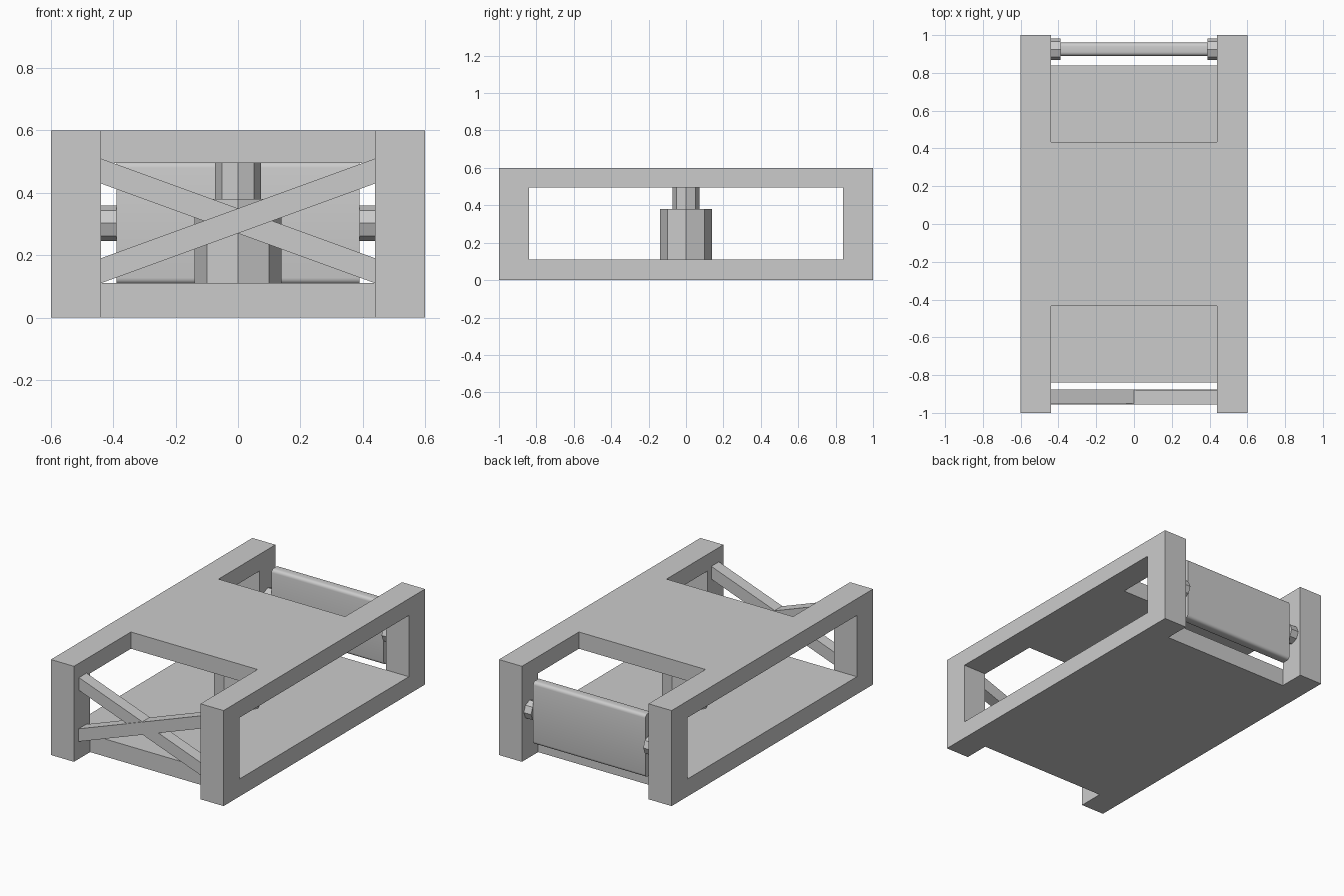
import bpy, math
from mathutils import Vector, Matrix

cube = bpy.data.objects.get("Cube")
if cube:
    bpy.data.objects.remove(cube, do_unlink=True)

grey = bpy.data.materials.new("plain_grey")
grey.use_nodes = True
colour = (0.6, 0.6, 0.6, 1)
grey.diffuse_color = colour
grey.node_tree.nodes["Principled BSDF"].inputs["Base Color"].default_value = colour


def add_mesh(name, verts, faces):
    mesh = bpy.data.meshes.new(name)
    mesh.from_pydata(verts, [], faces)
    mesh.materials.append(grey)
    obj = bpy.data.objects.new(name, mesh)
    bpy.context.collection.objects.link(obj)
    return obj


def extrude(name, ring, offset):
    """Closed prism from a flat ring swept along offset."""
    n = len(ring)
    ring = [Vector(p) for p in ring]
    verts = ring + [p + Vector(offset) for p in ring]
    faces = [tuple(reversed(range(n))), tuple(range(n, 2 * n))]
    faces += [(i, (i + 1) % n, n + (i + 1) % n, n + i) for i in range(n)]
    return add_mesh(name, verts, faces)


def box(name, lo, hi):
    (x0, y0, z0), (x1, y1, z1) = lo, hi
    ring = [(x0, y0, z0), (x1, y0, z0), (x1, y1, z0), (x0, y1, z0)]
    return extrude(name, ring, (0, 0, z1 - z0))


def octagon(name, radius, length, matrix):
    ring = [(radius * math.cos(k * math.pi / 4), radius * math.sin(k * math.pi / 4), 0)
            for k in range(8)]
    obj = extrude(name, ring, (0, 0, length))
    obj.data.transform(matrix)
    return obj


def apply_modifier(obj, mod):
    bpy.context.view_layer.objects.active = obj
    bpy.ops.object.modifier_apply(modifier=mod.name)


def cut(obj, lo, hi):
    cutter = box("cutter", lo, hi)
    cutter.hide_render = True
    mod = obj.modifiers.new("cut", 'BOOLEAN')
    mod.operation = 'DIFFERENCE'
    mod.solver = 'EXACT'
    mod.object = cutter
    apply_modifier(obj, mod)
    bpy.data.objects.remove(cutter, do_unlink=True)


INNER, FLOOR, DECK, END = 0.44, 0.11, 0.495, 0.84

# Frame: one block with a long side window and notched ends
frame = box("frame", (-0.6, -1, 0), (0.6, 1, 0.6))
cut(frame, (-1, -END, FLOOR), (1, END, DECK))
for s in (-1, 1):
    y_end = sorted((s * END, s * 1.2))
    cut(frame, (-INNER, y_end[0], -0.2), (INNER, y_end[1], 0.8))
    y_deck = sorted((s * 0.435, s * 1.1))
    cut(frame, (-INNER, y_deck[0], 0.3), (INNER, y_deck[1], 0.8))

# Central stepped column
octagon("column_base", 0.14, 0.27, Matrix.Translation((0, 0, FLOOR)))
octagon("column_top", 0.073, 0.115, Matrix.Translation((0, 0, 0.38)))

# Crossed front braces with upright cut ends
for name, s, y in (("front_brace", 1, -0.955), ("rear_brace", -1, -0.95)):
    ring = [(-s * INNER, y, 0.11), (s * INNER, y, 0.43),
            (s * INNER, y, 0.51), (-s * INNER, y, 0.19)]
    if s < 0:
        ring.reverse()
    extrude(name, ring, (0, 0.075, 0)).data.flip_normals()

# Back panel with softly rounded long edges
panel = box("back_panel", (-0.39, 0.89, 0.107), (0.39, 0.96, 0.5))
weights = panel.data.attributes.new("bevel_weight_edge", 'FLOAT', 'EDGE')
for e in panel.data.edges:
    a, b = (panel.data.vertices[i].co for i in e.vertices)
    weights.data[e.index].value = 1.0 if abs(a.x - b.x) > 0.1 else 0.0
bevel = panel.modifiers.new("round", 'BEVEL')
bevel.limit_method = 'WEIGHT'
bevel.width = 0.02
bevel.segments = 4
apply_modifier(panel, bevel)
bpy.ops.object.select_all(action='DESELECT')
panel.select_set(True)
bpy.ops.object.shade_smooth_by_angle(angle=math.radians(35))

# Pivot pins between the panel and the posts
for name, x in (("left_pin", 0.39), ("right_pin", -INNER)):
    turn = Matrix.Rotation(math.pi / 2, 4, 'Y')
    octagon(name, 0.057, 0.05, Matrix.Translation((x, 0.925, 0.3025)) @ turn)
